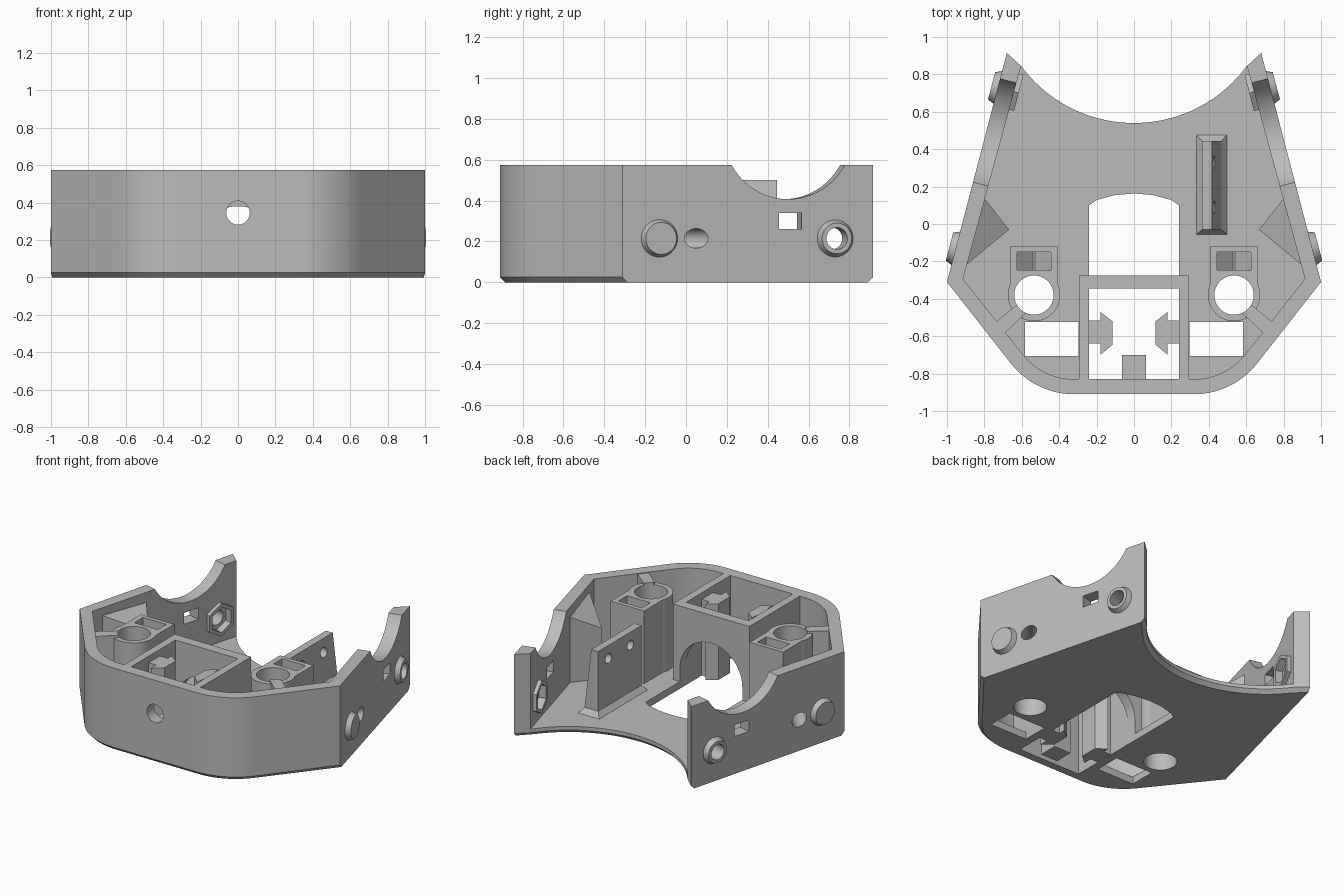
import bpy, bmesh, math
from mathutils import Vector, Matrix

if "Cube" in bpy.data.objects:
    bpy.data.objects.remove(bpy.data.objects["Cube"], do_unlink=True)

grey = bpy.data.materials.new("plain grey")
grey.use_nodes = True
colour = (0.5, 0.5, 0.5, 1)
grey.diffuse_color = colour
grey.node_tree.nodes["Principled BSDF"].inputs["Base Color"].default_value = colour

H, FLOOR, SLOPE = 0.575, 0.05, 0.262


def make(name, bm):
    bmesh.ops.recalc_face_normals(bm, faces=bm.faces)
    mesh = bpy.data.meshes.new(name)
    bm.to_mesh(mesh)
    bm.free()
    mesh.materials.append(grey)
    ob = bpy.data.objects.new(name, mesh)
    bpy.context.collection.objects.link(ob)
    return ob


def loft(name, *loops):
    """Solid through matching loops of 3D points."""
    bm = bmesh.new()
    rings = [[bm.verts.new(p) for p in loop] for loop in loops]
    for a, b in zip(rings, rings[1:]):
        for i in range(len(a)):
            j = (i + 1) % len(a)
            bm.faces.new((a[i], a[j], b[j], b[i]))
    bm.faces.new(rings[0])
    bm.faces.new(rings[-1])
    return make(name, bm)


def at(loop, z):
    return [(x, y, z) for x, y in loop]


def prism(name, loop, z0, z1):
    return loft(name, at(loop, z0), at(loop, z1))


def rect(x0, x1, y0, y1):
    return [(x0, y0), (x1, y0), (x1, y1), (x0, y1)]


def cone(name, pos, axis, r1, r2, a, b, sides=48):
    """Cone or cylinder from distance a to b along an axis."""
    axis = Vector(axis).normalized()
    m = Matrix.Translation(Vector(pos) + axis * (a + b) / 2) @ axis.to_track_quat('Z', 'Y').to_matrix().to_4x4()
    bm = bmesh.new()
    bmesh.ops.create_cone(bm, cap_ends=True, segments=sides, radius1=r1, radius2=r2, depth=b - a, matrix=m)
    return make(name, bm)


def combine(target, other, operation):
    mod = target.modifiers.new("join", 'BOOLEAN')
    mod.operation, mod.object, mod.solver = operation, other, 'EXACT'
    bpy.context.view_layer.objects.active = target
    bpy.ops.object.modifier_apply(modifier=mod.name)
    bpy.data.objects.remove(other, do_unlink=True)


def add(ob):
    combine(body, ob, 'UNION')


def cut(ob):
    combine(body, ob, 'DIFFERENCE')


def mirrored(half):
    return half + [(-x, y) for x, y in reversed(half) if abs(x) > 1e-6]


def front_corner(r):
    angles = [math.radians(-90 + 52 * i / 14) for i in range(15)]
    return [(0.32 + r * math.cos(a), -0.48 + r * math.sin(a)) for a in angles]


def outline(d):
    """Outer contour, pulled in by d."""
    half = front_corner(0.43 - d)
    half += [(1 - SLOPE * d, -0.31 + d), (0.68 + SLOPE * d, 0.915 - d)]
    for i in range(17):
        x = 0.604 * (1 - i / 16)
        half.append((x, 1.29 - math.sqrt((0.75 + d) ** 2 - x * x)))
    return mirrored(half)


# Shell with chamfered underside
body = loft("housing", at(outline(0.025), 0), at(outline(0), 0.025), at(outline(0), H))
cut(prism("interior", mirrored(front_corner(0.35) + [(0.914, -0.294), (0.604, 0.845), (0.549, 1.05)]), FLOOR, 1))

# Centre box
add(prism("centre_box", rect(-0.294, 0.294, -0.87, -0.275), 0.02, H))

for s in (1, -1):
    def flip(loop):
        return [(s * p[0], *p[1:]) for p in loop]
    # Screw towers with webs to the wall
    add(prism("tower_block", flip(rect(0.406, 0.663, -0.36, -0.12)), 0.02, 0.555))
    add(cone("tower_tube", (s * 0.535, -0.38, 0), (0, 0, 1), 0.14, 0.14, 0.02, 0.555))
    add(prism("tower_web", flip([(0.60, -0.41), (0.58, -0.48), (0.71, -0.60), (0.76, -0.54)]), 0.02, 0.57))
    # Gusset with sloping top
    tri = [(0.83, 0.175), (0.668, -0.03), (0.91, -0.23)]
    add(loft("gusset", flip(at(tri, 0.02)), flip([(*p, z) for p, z in zip(tri, (0.53, 0.4, 0.53))])))

# Box opening, arch and floor window
cut(prism("box_inside", rect(-0.24, 0.24, -0.83, -0.345), -0.1, 1))
window = [(0, -0.37), (0.24, -0.37), (0.24, 0.1), (0.2, 0.128), (0.1, 0.155), (0, 0.163)]
cut(prism("floor_window", mirrored(window), -0.1, 0.14))
cut(cone("arch", (0, -0.4, 0.14), (0, 1, 0), 0.24, 0.24, 0, 0.2, 64))

# Rails and stop block inside the box
rail = [(0.26, -0.64), (0.18, -0.64), (0.18, -0.70), (0.115, -0.645),
        (0.115, -0.52), (0.18, -0.47), (0.18, -0.515), (0.26, -0.515)]
for s in (1, -1):
    add(prism("rail", [(s * x, y) for x, y in rail], 0.001, 0.53))
add(prism("stop_block", rect(-0.065, 0.065, -0.86, -0.70), 0.03, 0.26))
cut(cone("front_hole", (0, -1, 0.345), (0, 1, 0), 0.063, 0.063, 0, 0.27))

for s in (1, -1):
    def flip(loop):
        return [(s * p[0], *p[1:]) for p in loop]

    def wall(y, z):
        return (s * (1 - SLOPE * (y + 0.31)), y, z)
    normal = (s, SLOPE, 0)
    screw, pivot = wall(-0.13, 0.215), wall(0.73, 0.215)
    # Raised discs outside and hexagonal nut seat inside
    add(cone("blind_disc", screw, normal, 0.1, 0.078, -0.02, 0.035))
    add(cone("pivot_disc", pivot, normal, 0.1, 0.075, -0.02, 0.035))
    add(cone("nut_seat", pivot, normal, 0.115, 0.115, -0.115, -0.04, 6))
    cut(cone("nut_recess", pivot, normal, 0.088, 0.088, -0.2, -0.065, 6))
    cut(cone("pivot_hole", pivot, normal, 0.053, 0.053, -0.2, 0.2))
    # Scalloped wall top, slot and slanting screw hole
    cut(cone("scallop", wall(0.5, 0.735), normal, 0.328, 0.328, -0.2, 0.2, 96))
    d = 0.06 * SLOPE
    slot = [(0.6, 0.45), (0.95, 0.45), (0.95, 0.57), (0.6, 0.57)]
    cut(prism("slot", flip([(x, y + (x - 0.785) * SLOPE) for x, y in slot]), 0.26, 0.34))
    cut(cone("slant_hole", wall(0.05, 0.215), (-0.63 * s, -0.77, 0), 0.048, 0.048, -0.15, 0.35))
    # Tower bores, nut pockets and floor slots
    cut(cone("tower_bore", (s * 0.535, -0.38, 0), (0, 0, 1), 0.105, 0.105, -0.1, 1))
    pocket = flip(rect(0.445, 0.625, -0.245, -0.15))
    tip = flip(rect(0.53, 0.54, -0.245, -0.15))
    cut(loft("nut_pocket", at(tip, 0.27), at(pocket, 0.35), at(pocket, 1)))
    cut(prism("floor_slot", flip(rect(0.296, 0.583, -0.706, -0.524)), -0.1, 0.1))

# Upright mounting plate with flared foot
plate = loft("mounting_plate", at(rect(0.33, 0.5, -0.06, 0.48), 0.045),
             at(rect(0.364, 0.468, -0.03, 0.445), 0.085),
             at(rect(0.364, 0.417, -0.03, 0.445), 0.5))
for y in (0.09, 0.33):
    combine(plate, cone("plate_hole", (0.3, y, 0.41), (1, 0, 0), 0.034, 0.034, 0, 0.3, 32), 'DIFFERENCE')

# Smooth curves, crisp edges
for ob in (body, plate):
    bpy.ops.object.select_all(action='DESELECT')
    ob.select_set(True)
    bpy.context.view_layer.objects.active = ob
    bpy.ops.object.shade_smooth_by_angle(angle=math.radians(25))
